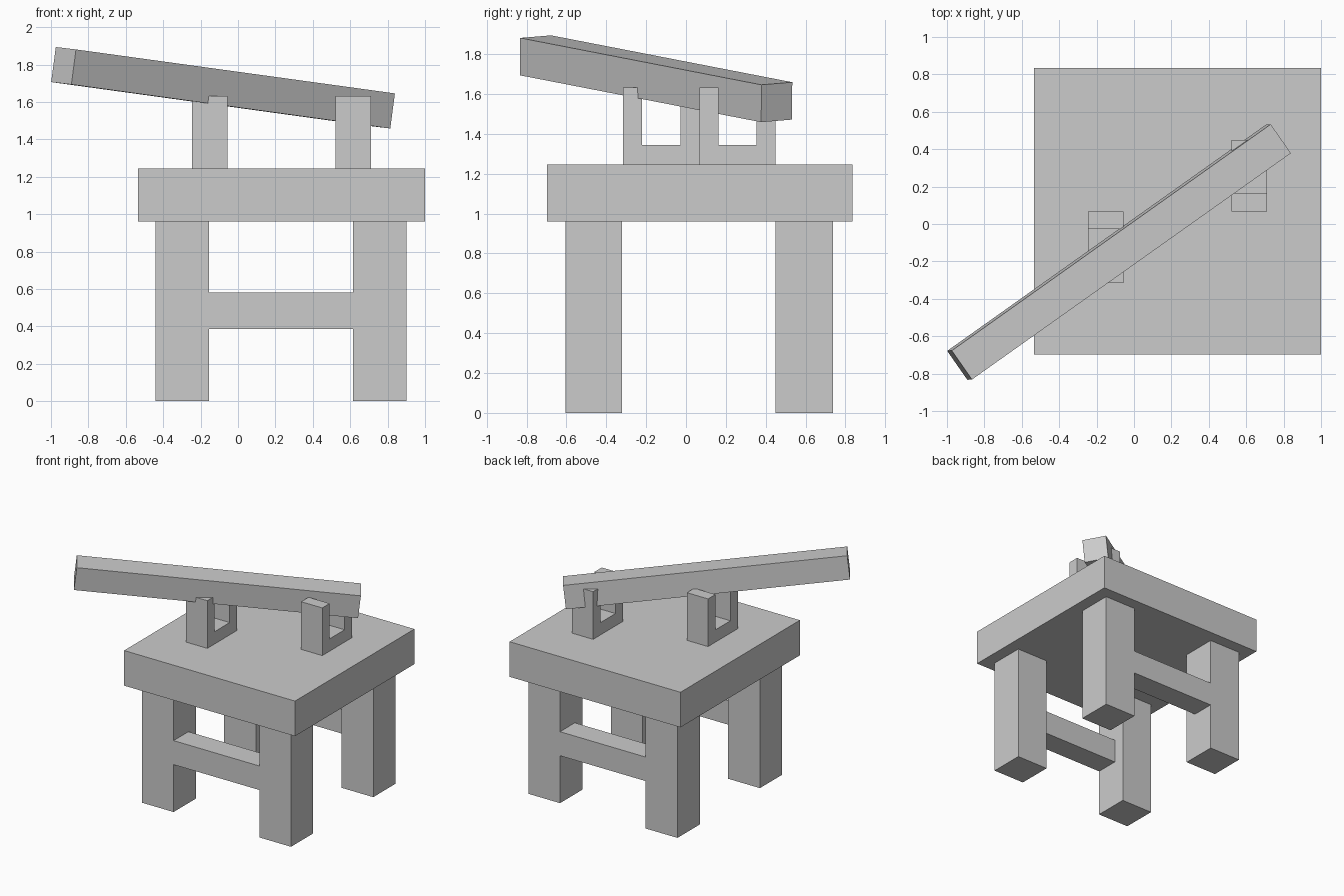
import bpy
from mathutils import Matrix, Vector

cube = bpy.data.objects.get("Cube")
if cube:
    bpy.data.objects.remove(cube, do_unlink=True)

grey = bpy.data.materials.new("plain grey")
grey.use_nodes = True
colour = (0.6, 0.6, 0.6, 1)
grey.diffuse_color = colour
grey.node_tree.nodes["Principled BSDF"].inputs["Base Color"].default_value = colour


def prism(name, outline, axis, start, end):
    """Extrude a closed outline along x (outline in y, z) or y (outline in x, z)."""
    def point(u, v, d):
        return (d, u, v) if axis == "x" else (u, d, v)

    n = len(outline)
    verts = [point(u, v, d) for d in (start, end) for u, v in outline]
    faces = [list(range(n))[::-1], list(range(n, n * 2))]
    faces += [[i, (i + 1) % n, n + (i + 1) % n, n + i] for i in range(n)]
    if axis == "y":
        faces = [f[::-1] for f in faces]
    mesh = bpy.data.meshes.new(name)
    mesh.from_pydata(verts, [], faces)
    mesh.materials.append(grey)
    obj = bpy.data.objects.new(name, mesh)
    bpy.context.collection.objects.link(obj)
    return obj


def box(name, x, y, z):
    outline = [(y[0], z[0]), (y[1], z[0]), (y[1], z[1]), (y[0], z[1])]
    return prism(name, outline, "x", *x)


# Table slab
TOP, UNDER = 1.245, 0.96
box("table_top", (-0.535, 1.0), (-0.697, 0.835), (UNDER, TOP))

# Legs
leg_x = {"right": (-0.44, -0.155), "left": (0.615, 0.9)}
leg_y = {"front": (-0.605, -0.32), "back": (0.45, 0.738)}
for end, y in leg_y.items():
    for side, x in leg_x.items():
        box(f"{end}_{side}_leg", x, y, (0, UNDER))

# Rails joining the legs, flush with their outer faces
span = (leg_x["right"][1], leg_x["left"][0])
depth = 0.19
front, back = leg_y["front"][0], leg_y["back"][1]
box("front_rail", span, (front, front + depth), (0.385, 0.58))
box("back_rail", span, (back - depth, back), (0.385, 0.58))


# U-shaped cradles
def cradle(name, x, y):
    post, floor, tip = 0.095, TOP + 0.1, 1.632
    a, b = y
    outline = [(a, TOP), (b, TOP), (b, tip), (b - post, tip),
               (b - post, floor), (a + post, floor), (a + post, tip), (a, tip)]
    prism(name, outline, "x", *x)


cradle("right_cradle", (-0.245, -0.055), (-0.315, 0.067))
cradle("left_cradle", (0.52, 0.71), (0.067, 0.449))

# Slanted square beam resting in the cradles
length, thick = 2.104, 0.189
h = thick / 2
beam = box("slanted_beam", (-length / 2, length / 2), (-h, h), (-h, h))
along = Vector((1.705, 1.21, -0.235)).normalized()
across = Vector((-0.108, 0.152, 0.013))
across = (across - along * across.dot(along)).normalized()
upward = along.cross(across)
turn = Matrix((along, across, upward)).transposed().to_4x4()
beam.matrix_world = Matrix.Translation((-0.08, -0.15, 1.676)) @ turn
